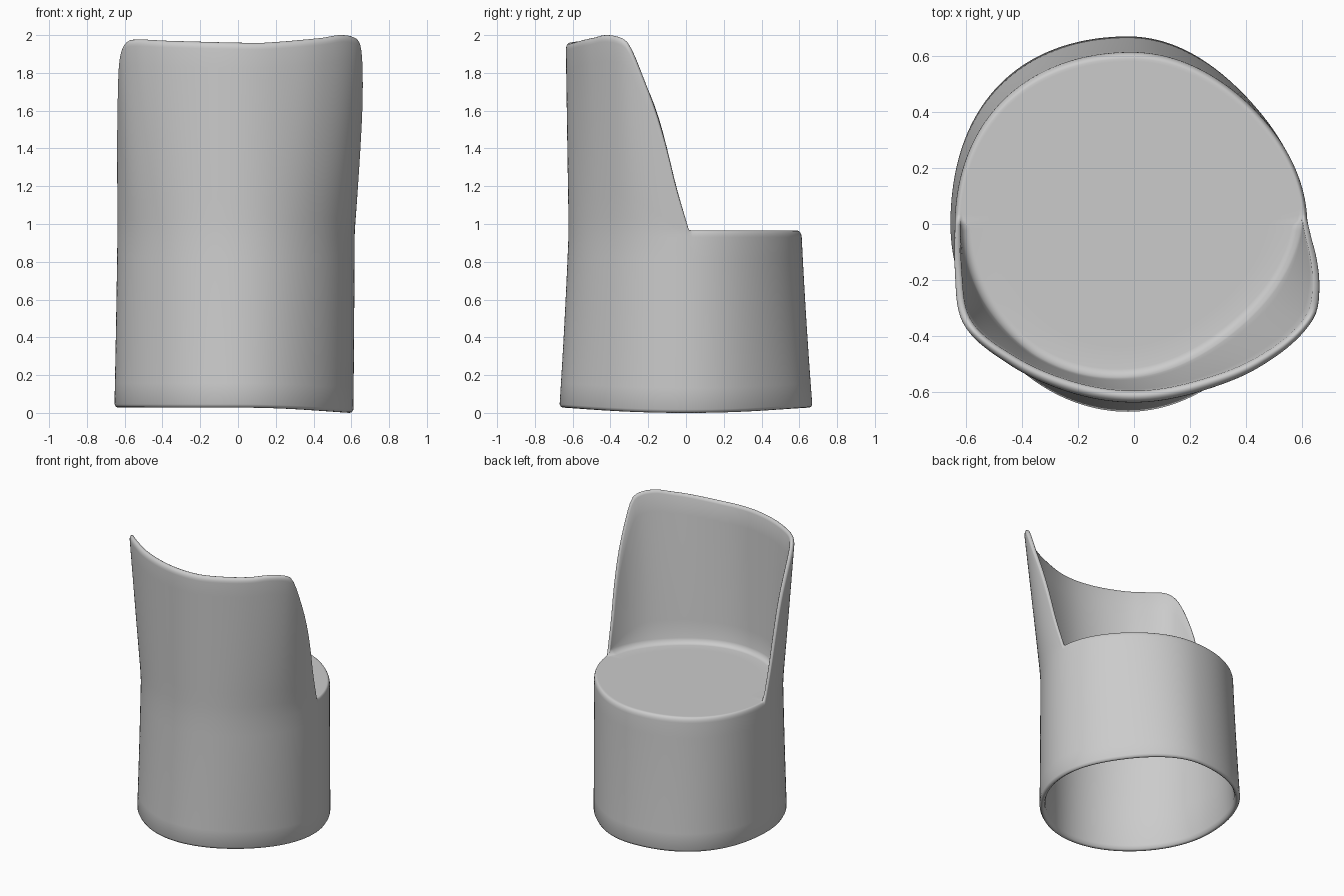
import bpy, bmesh, math
from mathutils import Vector

if "Cube" in bpy.data.objects:
    bpy.data.objects.remove(bpy.data.objects["Cube"])

N = 192            # columns around the shell
SEAT = 0.965       # seat height
B = 0.038          # wall thickness of the hollow base

# rim height of the backrest by angle (degrees from +x towards the front, -y)
RIM = [(-2, .965), (4.5, 1.2), (8.8, 1.4), (13.5, 1.59), (19, 1.77), (25, 1.945),
       (29, 1.985), (38, 2.0), (48, 1.985), (76, 1.96), (90, 1.96), (126, 1.97),
       (145, 1.975), (150, 1.95), (155, 1.88), (161, 1.74), (166.5, 1.58),
       (171, 1.4), (175.5, 1.2), (182, .965)]
# radius of the backrest outline at z = 2 by angle
TOP = [(-2, .685), (10, .71), (20, .727), (29, .727), (48, .683), (67, .645), (90, .637),
       (113, .645), (132, .673), (150, .71), (165, .675), (182, .64)]
# uneven bulge of the body on its four diagonals
BULGE = [-.033, .025, -.01, -.02]


def curve(pts, a):
    """Smooth interpolation through (angle, value) pairs."""
    if a <= pts[0][0]:
        return pts[0][1]
    if a >= pts[-1][0]:
        return pts[-1][1]
    n = len(pts)

    def slope(i):
        p, q = pts[max(i - 1, 0)], pts[min(i + 1, n - 1)]
        return (q[1] - p[1]) / (q[0] - p[0])
    i = next(k for k in range(n - 1) if a <= pts[k + 1][0])
    (x0, y0), (x1, y1) = pts[i], pts[i + 1]
    d = x1 - x0
    t = (a - x0) / d
    return ((2*t**3 - 3*t*t + 1) * y0 + (t**3 - 2*t*t + t) * d * slope(i)
            + (3*t*t - 2*t**3) * y1 + (t**3 - t*t) * d * slope(i + 1))


def outer(deg, z):
    """Outer wall point at an angle and height."""
    a = -math.radians(deg)
    c, s = math.cos(a), math.sin(a)
    g = BULGE[int((-deg % 360) // 90) % 4] * math.sin(2 * a) ** 2
    base = Vector((-.022 + (.633 + g) * c, (.672 + g) * s, z))
    mid = Vector((-.01 + (.628 + .6 * g) * c, -.005 + (.616 + .6 * g) * s, z))
    if z < SEAT:
        u = z / SEAT
        return base.lerp(mid, u + .25 * u * (1 - u))
    r = curve(TOP, deg)
    return mid.lerp(Vector((r * c, r * s, z)), ((z - SEAT) / (2 - SEAT)) ** .95)


def column(deg):
    """Full section: underside, hollow, outer wall, rim, inner wall, seat."""
    h = curve(RIM, deg)
    w = max(h - SEAT, 0)
    a = -math.radians(deg)
    c, s = math.cos(a), math.sin(a)
    T = .02 + .022 * max(0, -s) + .016 * max(0, s)   # wall is thin at the sides
    E = max(0, -.03 * s - .05 * s * c) if s < 0 else 0   # inner wall thickens downwards
    z0 = .028 - .028 * max(0, c) ** 2
    # hollow inside, bottom lip
    sec = [(B + .02, SEAT - .04), (B, SEAT - .07), (B, .65), (B, .3), (B, z0 + .03),
           (B * .8, z0 + .008), (B * .5, z0), (B * .2, z0 + .004), (0, z0 + .018)]
    # outer wall
    sec += [(0, z0 + .018 + (SEAT - .05 - z0) * k / 8) for k in range(1, 8)]
    sec += [(0, SEAT - .035 + w * k / 10) for k in range(11)]
    # rounded rim
    sec += [(T * .6 * (1 - math.cos(math.pi * k / 10)), h - .035 + .035 * math.sin(math.pi * k / 10))
            for k in range(1, 6)]
    f = min(.035, w)
    drop = min(.02, w)
    sec += [(T * .85, h - drop * .2), (T, h - drop)]
    # inner wall and fillet into the seat
    lo, hi = SEAT + f, max(h - drop, SEAT + f)
    sec += [(T + E * k / 8, hi + (lo - hi) * k / 8) for k in range(1, 9)]
    sec += [(T + E + .002 * k + .7 * f * (1 - math.cos(math.pi * k / 10)),
             SEAT + f * (1 - math.sin(math.pi * k / 10))) for k in range(1, 6)]
    pts = []
    for off, z in sec:
        p = outer(deg, z)
        pts.append(p - Vector((c, s, 0)) * off)
    # seat rings and ceiling rings of the hollow
    seat = [pts[-1].lerp(Vector((0, 0, SEAT)), k) for k in (.15, .4, .7)]
    roof = [pts[0].lerp(Vector((0, 0, SEAT - .04)), k) for k in (.7, .35)]
    return roof + pts + seat


bm = bmesh.new()
cols = [[bm.verts.new(p) for p in column(-90 + 360 * i / N)] for i in range(N)]
under = bm.verts.new((0, 0, SEAT - .04))
top = bm.verts.new((0, 0, SEAT))
for i in range(N):
    L, R = cols[i], cols[(i + 1) % N]
    for k in range(len(L) - 1):
        bm.faces.new((L[k], R[k], R[k + 1], L[k + 1]))
    bm.faces.new((under, R[0], L[0]))
    bm.faces.new((top, L[-1], R[-1]))
bmesh.ops.remove_doubles(bm, verts=bm.verts, dist=.0003)
bmesh.ops.recalc_face_normals(bm, faces=bm.faces)

# one-piece tub chair
me = bpy.data.meshes.new("tub_chair_shell")
bm.to_mesh(me)
bm.free()
ob = bpy.data.objects.new("tub_chair_shell", me)
bpy.context.collection.objects.link(ob)
bpy.context.view_layer.objects.active = ob
ob.select_set(True)
bpy.ops.object.shade_smooth_by_angle(angle=math.radians(60))
